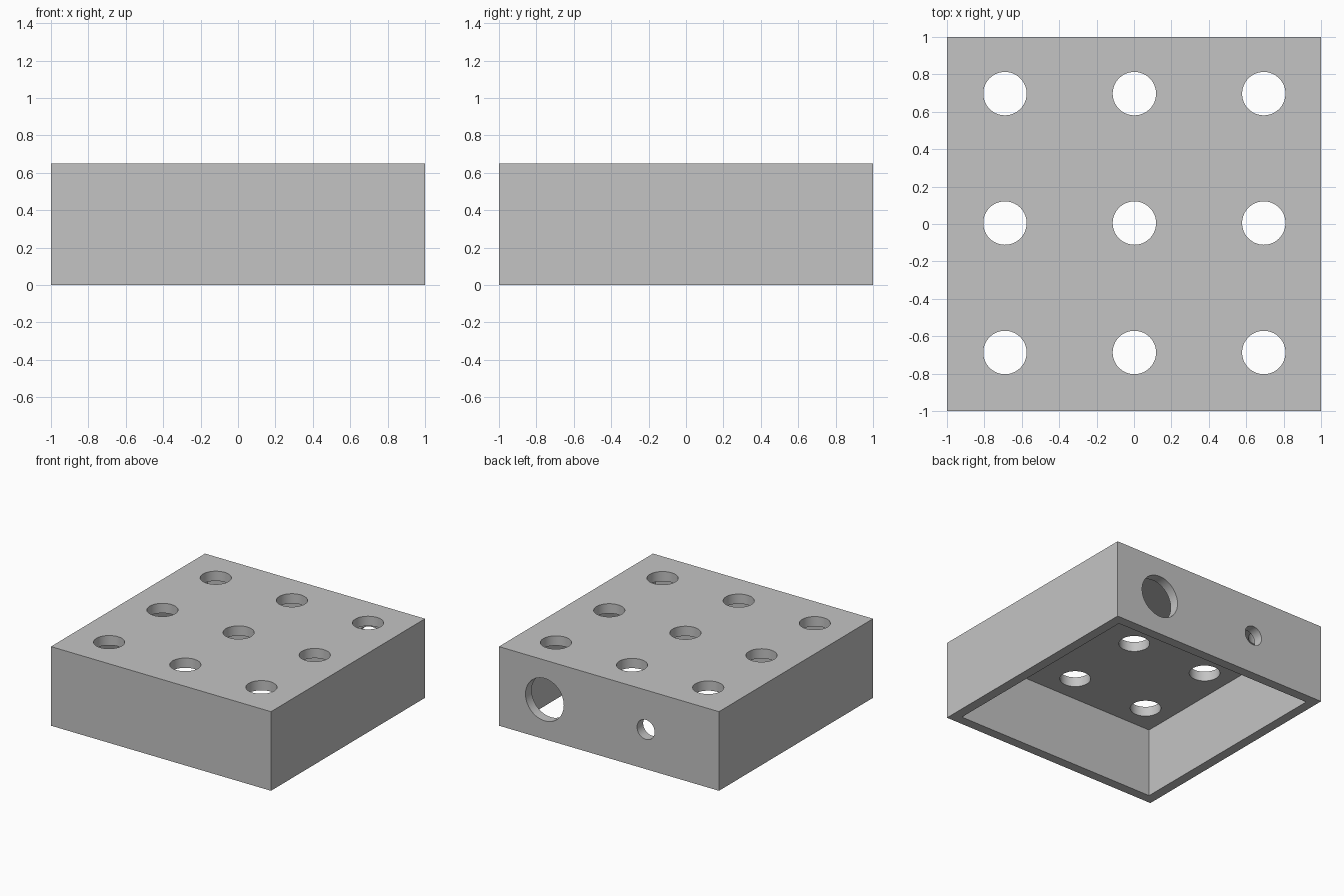
import bpy, bmesh
from math import radians
from mathutils import Matrix, Vector

default = bpy.data.objects.get("Cube")
if default:
    bpy.data.objects.remove(default, do_unlink=True)

SIZE, HEIGHT, WALL = 2.0, 0.65, 0.08

grey = bpy.data.materials.new("plain_grey")
grey.use_nodes = True
colour = (0.55, 0.55, 0.55, 1)
grey.diffuse_color = colour
grey.node_tree.nodes["Principled BSDF"].inputs["Base Color"].default_value = colour


def add_box(bm, size, centre):
    bmesh.ops.create_cube(bm, size=1, matrix=Matrix.Translation(centre) @ Matrix.Diagonal((*size, 1)))


def add_cylinder(bm, radius, depth, centre, axis):
    turn = Vector((0, 0, 1)).rotation_difference(Vector(axis)).to_matrix().to_4x4()
    bmesh.ops.create_cone(bm, cap_ends=True, segments=64, radius1=radius, radius2=radius,
                          depth=depth, matrix=Matrix.Translation(centre) @ turn)


def make_object(name, bm):
    mesh = bpy.data.meshes.new(name)
    bm.to_mesh(mesh)
    bm.free()
    mesh.materials.append(grey)
    obj = bpy.data.objects.new(name, mesh)
    bpy.context.collection.objects.link(obj)
    return obj


# Outer block
bm = bmesh.new()
add_box(bm, (SIZE, SIZE, HEIGHT), (0, 0, HEIGHT / 2))
box = make_object("open_bottom_box", bm)

# Cavity open at the bottom
bm = bmesh.new()
inner = SIZE - 2 * WALL
add_box(bm, (inner, inner, HEIGHT), (0, 0, HEIGHT / 2 - WALL))
cavity = make_object("cavity_cutter", bm)

# Three by three grid of top holes, plus two holes in the back wall
bm = bmesh.new()
pitch = 0.692
for column in (-1, 0, 1):
    for row in (-1, 0, 1):
        add_cylinder(bm, 0.116, 0.3, (column * pitch + 0.002, row * pitch + 0.005, HEIGHT), (0, 0, 1))
for x, radius in ((0.585, 0.174), (-0.335, 0.08)):
    add_cylinder(bm, radius, 0.3, (x, SIZE / 2, HEIGHT / 2), (0, 1, 0))
holes = make_object("hole_cutter", bm)

# Cut, then bake the result into the box
for cutter in (cavity, holes):
    cutter.hide_render = True
    mod = box.modifiers.new(cutter.name, "BOOLEAN")
    mod.operation = "DIFFERENCE"
    mod.solver = "EXACT"
    mod.object = cutter
bpy.context.view_layer.update()
cut_mesh = bpy.data.meshes.new_from_object(box.evaluated_get(bpy.context.evaluated_depsgraph_get()))
box.modifiers.clear()
box.data = cut_mesh
for cutter in (cavity, holes):
    bpy.data.objects.remove(cutter, do_unlink=True)

# Smooth hole walls with sharp rims
bpy.ops.object.select_all(action="DESELECT")
box.select_set(True)
bpy.context.view_layer.objects.active = box
bpy.ops.object.shade_smooth_by_angle(angle=radians(30))
